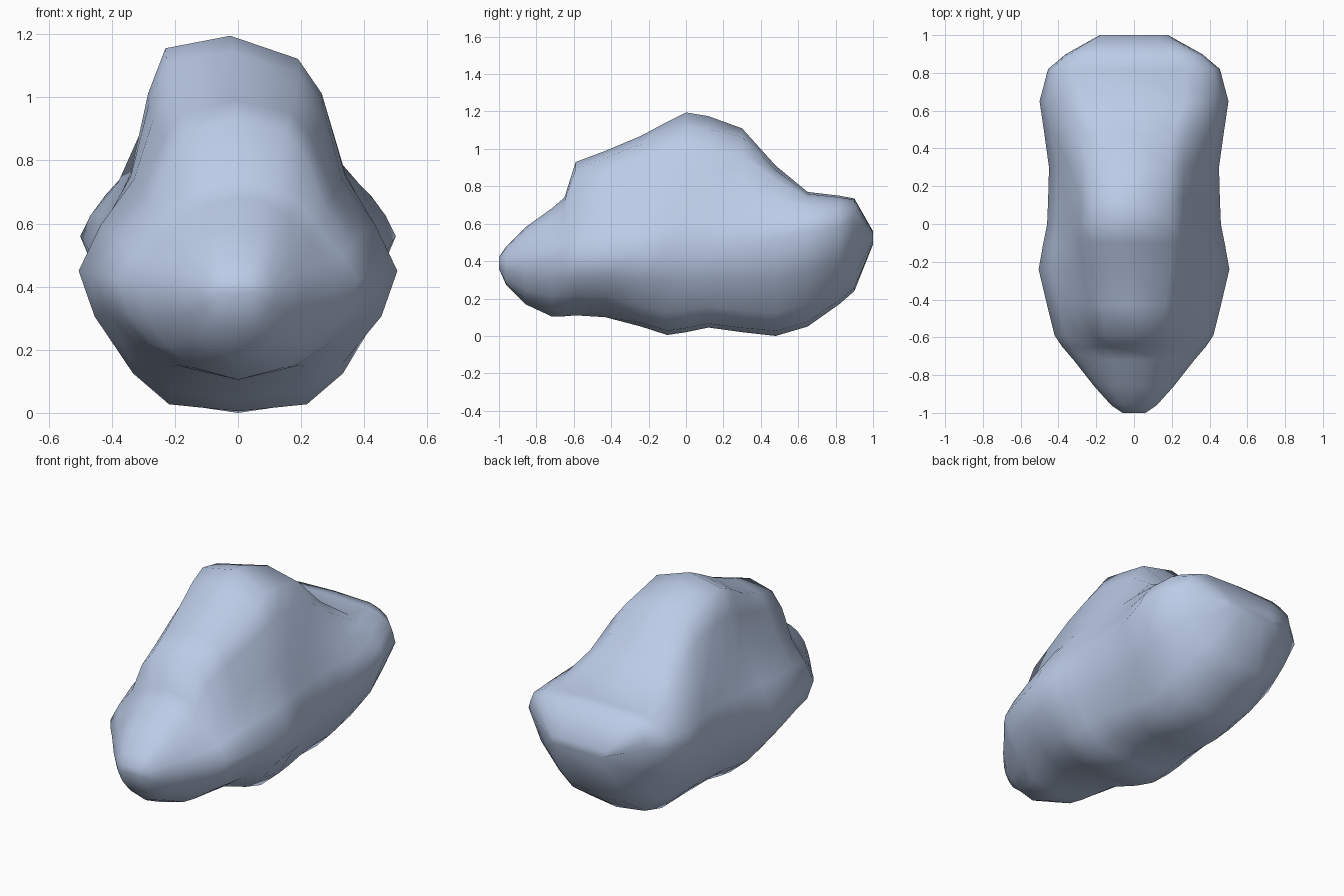
import bpy, bmesh

# Cross-section stations, front to back:
# y, bottom z, widest z, half width, shoulder x, shoulder z, crown half width, top z
STATIONS = [
    (-1.00, .37, .40, .06, .05, .42, .02, .43),
    (-.96, .28, .39, .12, .10, .45, .05, .49),
    (-.86, .18, .40, .21, .17, .51, .08, .59),
    (-.72, .115, .42, .32, .23, .56, .09, .69),
    (-.65, .115, .43, .38, .26, .59, .11, .75),
    (-.59, .12, .44, .42, .28, .65, .15, .94),
    (-.43, .11, .45, .46, .30, .71, .17, 1.00),
    (-.24, .06, .46, .505, .33, .75, .20, 1.08),
    (-.10, .015, .46, .48, .34, .76, .21, 1.155),
    (0.00, .03, .46, .46, .34, .77, .21, 1.205),
    (.12, .055, .47, .455, .34, .77, .20, 1.185),
    (.30, .03, .49, .45, .34, .77, .20, 1.12),
    (.48, .01, .53, .475, .38, .74, .20, .92),
    (.65, .06, .57, .50, .42, .70, .27, .78),
    (.82, .18, .59, .455, .42, .69, .28, .76),
    (.90, .25, .59, .36, .34, .69, .23, .745),
    (1.00, .50, .54, .18, .17, .56, .10, .57),
]


def ring(bm, y, bot, zm, w, xs, zs, xt, top):
    d, h = zm - bot, top - zs
    lw = .475 if -.3 < y < .2 else w      # underside keeps an even width
    tail = min(1, max(0, (y - .2) / .3))  # tail flanks tuck in below
    lw *= 1 - .2 * tail
    v = .08 if -.9 < y < -.4 else 0       # shallow keel under the nose
    half = [
        (lw * .46, bot + d * (.05 + v)),
        (lw * .70, bot + d * (.27 + v - .04 * tail)),
        (w * (.90 - .08 * tail), bot + d * (.64 - .07 * tail)),
        (w, zm),
        (w * .6 + xs * .4, zm + (zs - zm) * .5),
        (xs, zs),
        (xs * .5 + xt * .5, zs + h * .58),
        (xt, zs + h * .87),
    ]
    loop = [(0, bot)] + half + [(0, top)] + [(-x, z) for x, z in reversed(half)]
    # the crown leans and rises slightly to one side
    tilt = .08 if abs(y) < .2 else 0
    return [bm.verts.new((x - .08 * max(0, z - .9), y, z - (tilt * x if z > 1.1 else 0)))
            for x, z in loop]


# Boulder body: one lofted skin with closed ends
bm = bmesh.new()
rings = [ring(bm, *s) for s in STATIONS]
n = len(rings[0])
for a, b in zip(rings, rings[1:]):
    for i in range(n):
        j = (i + 1) % n
        bm.faces.new((a[i], a[j], b[j], b[i]))
bm.faces.new(rings[0])
bm.faces.new(rings[-1])
bmesh.ops.recalc_face_normals(bm, faces=bm.faces)

# Sit on the ground
low = min(v.co.z for v in bm.verts)
bmesh.ops.translate(bm, verts=bm.verts, vec=(0, 0, -low))
for f in bm.faces:
    f.smooth = True

mesh = bpy.data.meshes.new("boulder_body")
bm.to_mesh(mesh)
bm.free()
body = bpy.data.objects.new("boulder_body", mesh)
bpy.context.collection.objects.link(body)

# Blue-grey stone
stone = bpy.data.materials.new("blue_grey_stone")
stone.diffuse_color = (.5, .6, .8, 1)
mesh.materials.append(stone)
